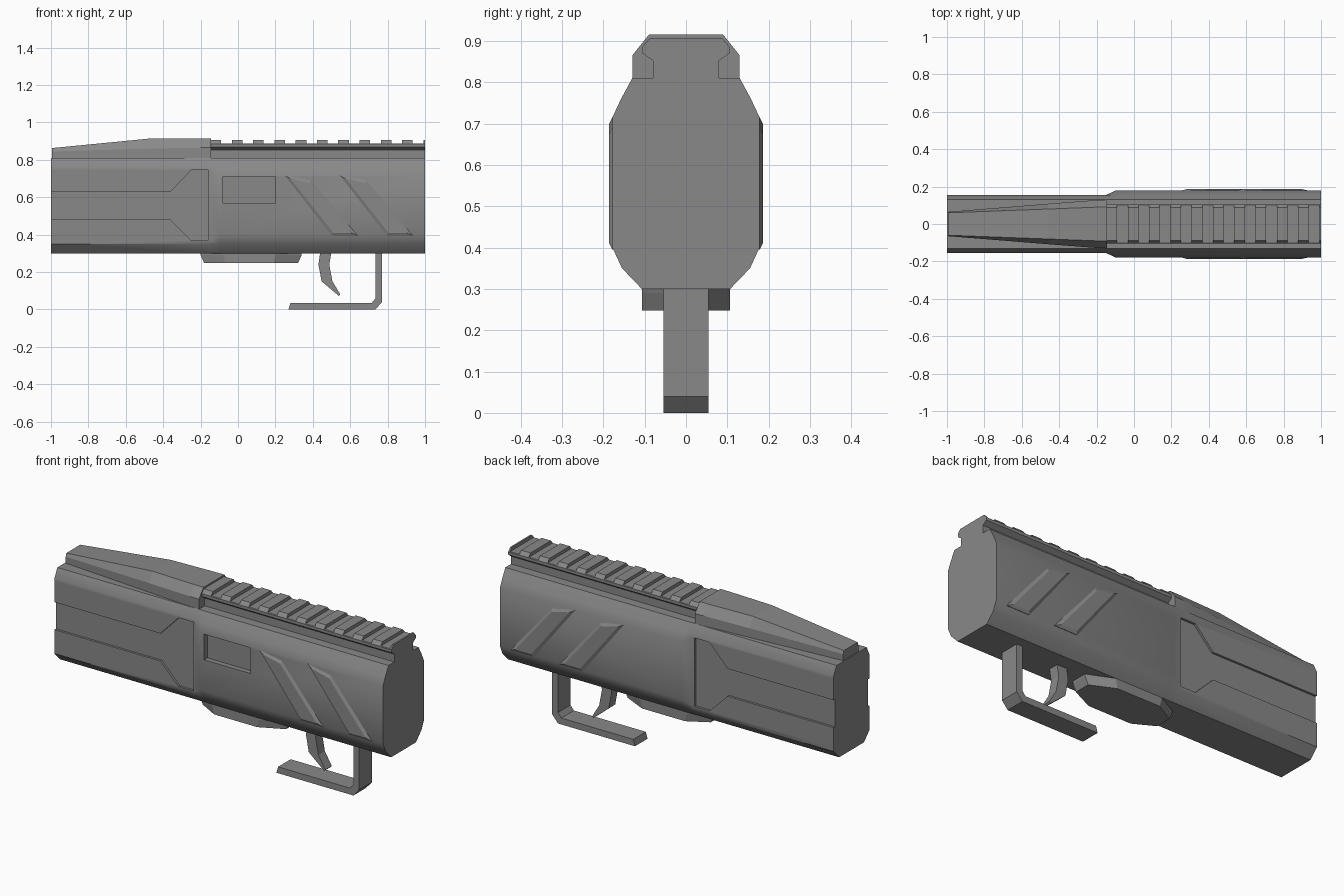
import bpy
import bmesh
from math import radians

cube = bpy.data.objects.get("Cube")
if cube:
    bpy.data.objects.remove(cube, do_unlink=True)

grey = bpy.data.materials.new("gunmetal grey")
grey.use_nodes = True
colour = (0.25, 0.25, 0.255, 1)
grey.diffuse_color = colour
grey.node_tree.nodes["Principled BSDF"].inputs["Base Color"].default_value = colour


def loft(name, rings):
    """Skin a closed solid through rings of 3D points."""
    bm = bmesh.new()
    loops = [[bm.verts.new(p) for p in ring] for ring in rings]
    n = len(loops[0])
    for a, b in zip(loops, loops[1:]):
        for i in range(n):
            j = (i + 1) % n
            bm.faces.new((a[i], a[j], b[j], b[i]))
    bm.faces.new(loops[0][::-1])
    bm.faces.new(loops[-1])
    bmesh.ops.recalc_face_normals(bm, faces=bm.faces)
    mesh = bpy.data.meshes.new(name)
    bm.to_mesh(mesh)
    bm.free()
    mesh.materials.append(grey)
    obj = bpy.data.objects.new(name, mesh)
    bpy.context.collection.objects.link(obj)
    return obj


def section(x, half):
    """Mirror a half profile of (y, z) into a closed ring at x."""
    return [(x, y, z) for y, z in half] + [(x, -y, z) for y, z in reversed(half)]


def side_prism(name, outline, y0, y1):
    """Extrude an (x, z) outline from y0 to y1."""
    return loft(name, [[(x, y, z) for x, z in outline] for y in (y0, y1)])


def select(obj):
    bpy.ops.object.select_all(action="DESELECT")
    obj.select_set(True)
    bpy.context.view_layer.objects.active = obj


def cut(obj, cutter):
    cutter.hide_render = True
    mod = obj.modifiers.new("cut", "BOOLEAN")
    mod.operation = "DIFFERENCE"
    mod.solver = "EXACT"
    mod.object = cutter
    select(obj)
    bpy.ops.object.modifier_apply(modifier=mod.name)
    bpy.data.objects.remove(cutter, do_unlink=True)


# Body: slim front half flaring into a wider rear half
slim = [(0.107, 0.3), (0.155, 0.35), (0.155, 0.37), (0.155, 0.745), (0.155, 0.76), (0.13, 0.81)]
wide = [(0.107, 0.3), (0.155, 0.35), (0.178, 0.4), (0.178, 0.715), (0.157, 0.76), (0.13, 0.81)]
body = loft("body", [section(-1, slim), section(-0.15, slim),
                     section(-0.1, wide), section(1, wide)])

# Recessed side panels, a long channel opening into a wide end
panel = [(-1.1, 0.48), (-0.36, 0.48), (-0.25, 0.37), (-0.16, 0.37),
         (-0.16, 0.745), (-0.25, 0.745), (-0.36, 0.63), (-1.1, 0.63)]
for side in (-1, 1):
    cut(body, side_prism("panel_cutter", panel, side * 0.143, side * 0.3))

# Ejection window on the right side only
window = [(-0.08, 0.57), (0.2, 0.57), (0.2, 0.71), (-0.08, 0.71)]
cut(body, side_prism("window_cutter", window, -0.15, -0.3))

# Raised slanted ribs with sloping edges
rib = [(0.25, 0.716), (0.39, 0.69), (0.64, 0.395), (0.5, 0.395)]
rib_top = [(0.28, 0.7), (0.385, 0.675), (0.605, 0.41), (0.51, 0.41)]
for side, label in ((-1, "right"), (1, "left")):
    for k, shift in enumerate((0, 0.295)):
        loft(f"{label}_rib_{k + 1}",
             [[(x + shift, side * y, z) for x, z in pts]
              for y, pts in ((0.165, rib), (0.178, rib), (0.186, rib_top))])

# Tapered top shroud
loft("top_shroud", [
    section(-0.995, [(0.065, 0.805), (0.065, 0.845), (0.06, 0.863)]),
    section(-0.46, [(0.108, 0.805), (0.108, 0.86), (0.08, 0.915)]),
    section(-0.2, [(0.128, 0.805), (0.128, 0.865), (0.09, 0.915)]),
    section(-0.145, [(0.13, 0.805), (0.13, 0.865), (0.09, 0.915)])])

# Accessory rail and its cross teeth
rail = [(0.08, 0.805), (0.08, 0.852), (0.105, 0.87), (0.105, 0.885), (0.102, 0.888)]
loft("rail", [section(-0.15, rail), section(1, rail)])
tooth = [(0.105, 0.88), (0.105, 0.886), (0.088, 0.906)]
for i in range(11):
    start = -0.147 + 0.1138 * i
    loft(f"rail_tooth_{i + 1}", [section(start, tooth),
                                 section(min(start + 0.057, 1), tooth)])

# Bevelled base plate under the body
plate = [(-0.2, 0.045), (-0.08, 0.107), (0.2, 0.107), (0.34, 0.045)]
ring = plate + [(x, -y) for x, y in reversed(plate)]
loft("base_plate", [[(0.07 + (x - 0.07) * s, y, z) for x, y in ring]
                    for s, z in ((1, 0.305), (1, 0.29), (0.93, 0.248))])

# Trigger and its guard
trigger = [(0.44, 0.31), (0.43, 0.24), (0.447, 0.15), (0.54, 0.072),
           (0.547, 0.08), (0.505, 0.15), (0.488, 0.24), (0.5, 0.31)]
side_prism("trigger", trigger, -0.028, 0.028)
guard = [(0.77, 0.31), (0.77, 0.04), (0.735, 0), (0.27, 0),
         (0.28, 0.035), (0.715, 0.035), (0.735, 0.06), (0.735, 0.31)]
side_prism("trigger_guard", guard, -0.054, 0.054)

# Soft body flanks, crisp corners everywhere else
select(body)
bpy.ops.object.shade_smooth_by_angle(angle=radians(30))
